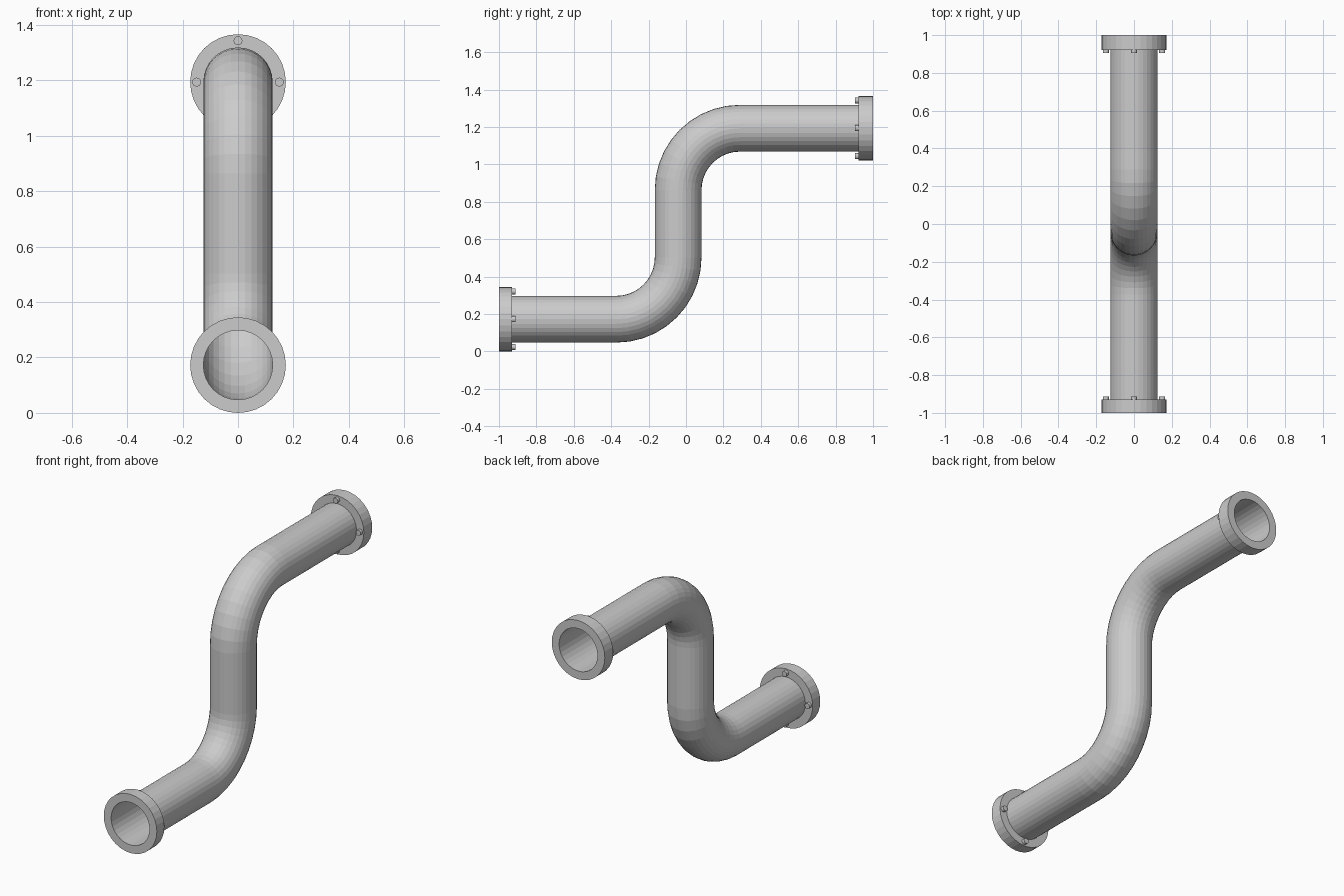
import bpy, bmesh
from math import sin, cos, pi
from mathutils import Vector

if "Cube" in bpy.data.objects:
    bpy.data.objects.remove(bpy.data.objects["Cube"])

SIDES = 32
PIPE_R, FLANGE_R = 0.125, 0.1725
LOW_Z, HIGH_Z, RISER_Y = 0.1725, 1.1935, -0.042
BEND_R, BEND_STEPS = 0.33, 10


def finish(bm, name):
    mesh = bpy.data.meshes.new(name)
    bm.to_mesh(mesh)
    bm.free()
    obj = bpy.data.objects.new(name, mesh)
    bpy.context.collection.objects.link(obj)
    return obj


def ring(bm, y, z, tilt, radius, sides=SIDES):
    # Circle facing along a path direction tilted up from +y
    up = Vector((0, -sin(tilt), cos(tilt)))
    out = []
    for i in range(sides):
        a = 2 * pi * i / sides
        out.append(bm.verts.new(Vector((radius * cos(a), y, z)) + up * radius * sin(a)))
    return out


def skin(bm, rings):
    for r, s in zip(rings, rings[1:]):
        for i in range(len(r)):
            j = (i + 1) % len(r)
            bm.faces.new((r[i], s[i], s[j], r[j]))


# Pipe: open thin tube swept along an S-shaped path
path = [(-1, LOW_Z, 0)]
for k in range(BEND_STEPS + 1):
    a = pi / 2 * k / BEND_STEPS
    path.append((RISER_Y - BEND_R + BEND_R * sin(a), LOW_Z + BEND_R * (1 - cos(a)), a))
for k in range(BEND_STEPS, -1, -1):
    a = pi / 2 * k / BEND_STEPS
    path.append((RISER_Y + BEND_R - BEND_R * sin(a), HIGH_Z - BEND_R * (1 - cos(a)), a))
path.append((1, HIGH_Z, 0))
bm = bmesh.new()
skin(bm, [ring(bm, y, z, a, PIPE_R) for y, z, a in path])
finish(bm, "pipe")


# Flange collars with four bolts on the inward side
def flange(label, end, inner, z):
    bm = bmesh.new()
    skin(bm, [ring(bm, y, z, 0, r) for y, r in
              ((end, PIPE_R), (end, FLANGE_R), (inner, FLANGE_R), (inner, PIPE_R))])
    bmesh.ops.recalc_face_normals(bm, faces=bm.faces)
    if end > 0:
        want = 1
    else:
        want = -1
    bm.normal_update()
    cap = max(bm.faces, key=lambda f: f.calc_center_median().y * want)
    if cap.normal.y * want < 0:
        bmesh.ops.reverse_faces(bm, faces=bm.faces)
    finish(bm, label + "_flange")

    tip = inner - want * 0.018
    for i in range(4):
        bm = bmesh.new()
        a = pi / 2 * i
        rings = [ring(bm, y, z + 0.149 * sin(a), 0, 0.016, 16) for y in (inner, tip)]
        skin(bm, rings)
        bm.faces.new(rings[1])
        bm.faces.new(rings[0])
        bmesh.ops.translate(bm, verts=bm.verts, vec=(0.149 * cos(a), 0, 0))
        bmesh.ops.recalc_face_normals(bm, faces=bm.faces)
        finish(bm, f"{label}_bolt_{i + 1}")


flange("front", -1, -0.93, LOW_Z)
flange("back", 1, 0.922, HIGH_Z)
